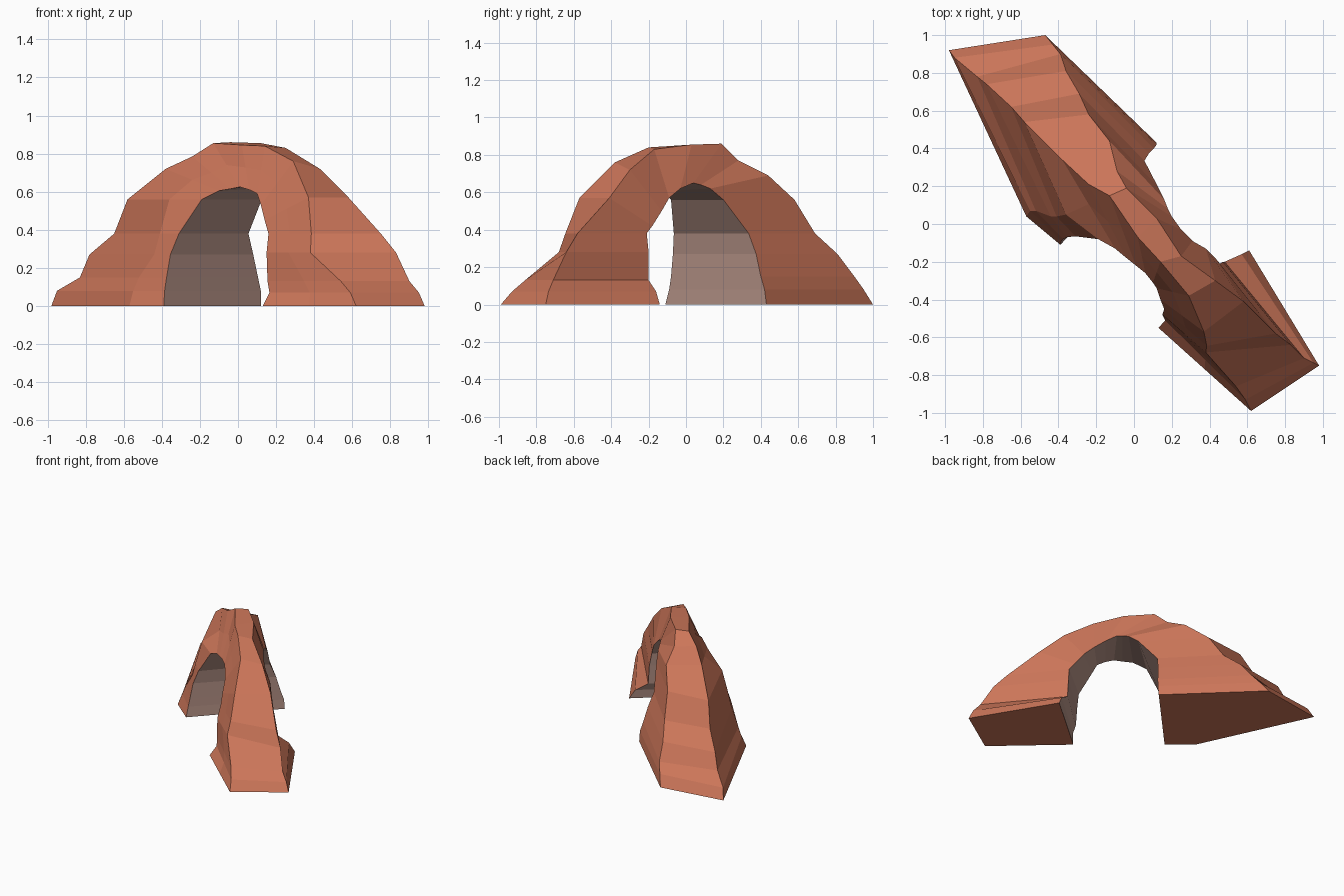
import bpy, bmesh
from mathutils import Vector

# Strata of the left leg: height, then outer front, mid front, inner front, inner back, outer back (x, y)
left_leg = [
    (0.00, (-.98, .92), (-.57, .04), (-.39, -.11), (.12, .43), (-.47, 1.0)),
    (0.08, (-.95, .88), (-.55, .07), (-.385, -.09), (.12, .42), (-.43, .95)),
    (0.15, (-.83, .78), (-.52, .07), (-.375, -.08), (.105, .40), (-.39, .90)),
    (0.27, (-.78, .74), (-.44, .04), (-.355, -.07), (.08, .375), (-.36, .81)),
    (0.38, (-.65, .62), (-.41, .04), (-.31, -.065), (.055, .335), (-.29, .69)),
    (0.56, (-.58, .54), (-.36, .05), (-.19, -.08), (.125, .20), (-.24, .58)),
]
# Slices over the crown: outer front, inner front, inner back, outer back
crown = [
    ((-.38, .34, .72), (-.10, -.13, .605), (.16, .13, .62), (-.13, .44, .69)),
    ((-.24, .21, .785), (-.04, -.18, .615), (.18, .08, .64), (-.09, .28, .77)),
    ((-.13, .15, .855), (.01, -.22, .625), (.20, .04, .65), (-.04, .19, .86)),
    ((.02, -.07, .845), (.06, -.26, .61), (.25, -.03, .62), (.12, .03, .855)),
    ((.14, -.20, .84), (.10, -.31, .59), (.31, -.09, .57), (.25, -.17, .83)),
    ((.29, -.38, .76), (.12, -.34, .53), (.38, -.13, .50), (.43, -.30, .72)),
    ((.37, -.57, .57), (.14, -.40, .45), (.43, -.18, .42), (.58, -.41, .57)),
]
# Strata of the right leg, going down
right_leg = [
    (0.38, (.385, -.645), (.16, -.45), (.455, -.21), (.75, -.58)),
    (0.28, (.38, -.68), (.15, -.48), (.47, -.20), (.83, -.64)),
    (0.13, (.54, -.86), (.155, -.49), (.48, -.20), (.90, -.71)),
    (0.07, (.59, -.93), (.165, -.51), (.57, -.16), (.95, -.735)),
    (0.00, (.62, -.99), (.13, -.55), (.61, -.14), (.98, -.75)),
]


def with_mid(pts):
    """Insert the mid front point into a four-corner slice."""
    p = [Vector(q) for q in pts]
    return [p[0], p[0].lerp(p[1], 0.5), p[1], p[2], p[3]]


rings = [[Vector((x, y, z)) for x, y in pts] for z, *pts in left_leg]
rings += [with_mid(s) for s in crown]
rings += [with_mid([(x, y, z) for x, y in pts]) for z, *pts in right_leg]


def material(name, color):
    m = bpy.data.materials.new(name)
    m.diffuse_color = (*color, 1)
    return m


# Skin the slices into one closed arch; the underside gets the paler stone
bm = bmesh.new()
loops = [[bm.verts.new(p) for p in r] for r in rings]
for a, b in zip(loops, loops[1:]):
    for i in range(5):
        j = (i + 1) % 5
        f = bm.faces.new((a[i], a[j], b[j], b[i]))
        f.material_index = 1 if i == 2 else 0
bm.faces.new(loops[0])
bm.faces.new(loops[-1])
bmesh.ops.recalc_face_normals(bm, faces=bm.faces)

mesh = bpy.data.meshes.new("rock_arch")
bm.to_mesh(mesh)
bm.free()
mesh.materials.append(material("red_sandstone", (0.60, 0.18, 0.10)))
mesh.materials.append(material("pale_underside", (0.48, 0.30, 0.25)))
arch = bpy.data.objects.new("rock_arch", mesh)
bpy.context.collection.objects.link(arch)
